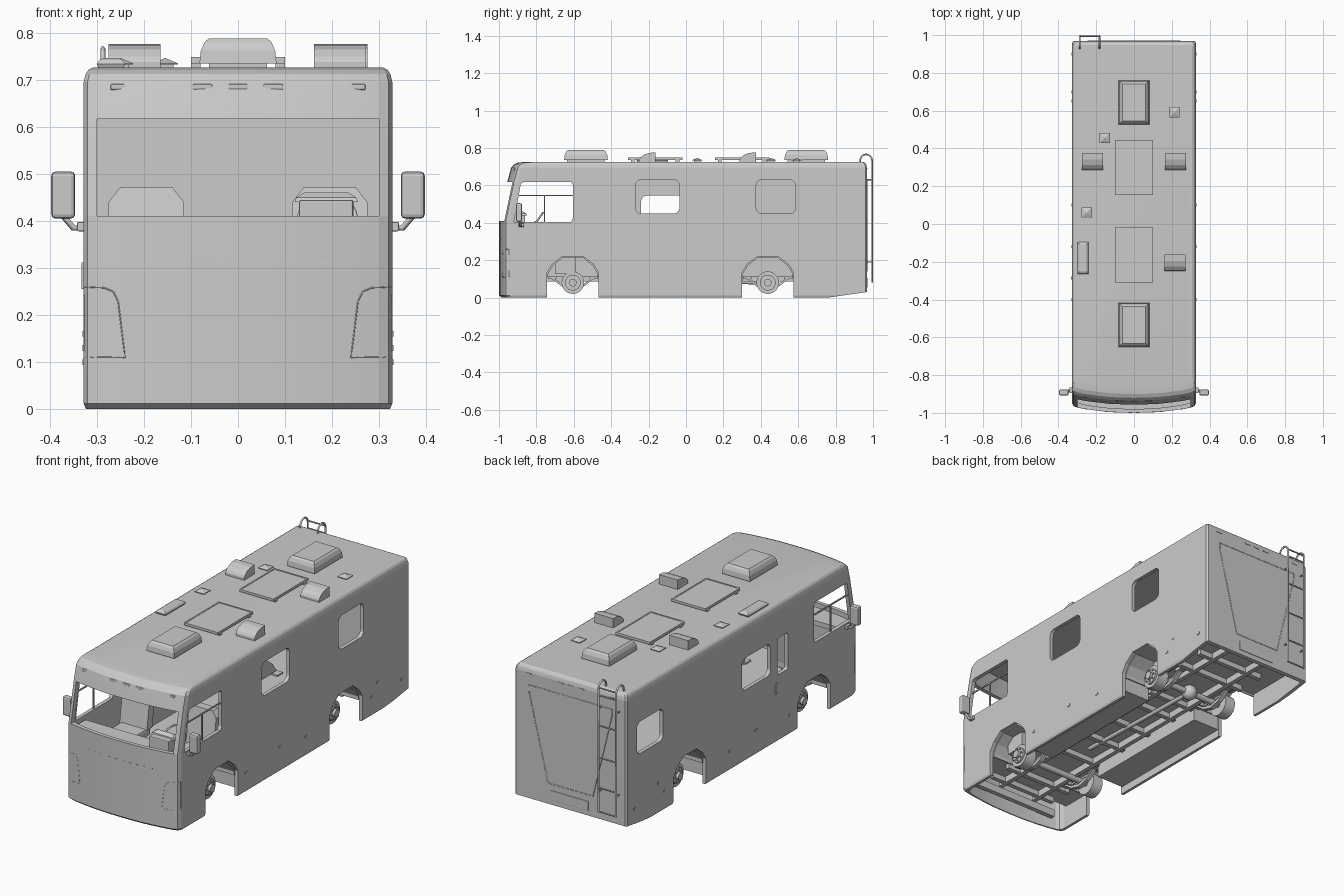
import bpy, bmesh, math
from mathutils import Matrix

if "Cube" in bpy.data.objects:
    bpy.data.objects.remove(bpy.data.objects["Cube"])

def finish(name, bm, smooth=False):
    bmesh.ops.recalc_face_normals(bm, faces=bm.faces[:])
    me = bpy.data.meshes.new(name)
    bm.to_mesh(me)
    bm.free()
    ob = bpy.data.objects.new(name, me)
    bpy.context.collection.objects.link(ob)
    if smooth:
        activate(ob)
        bpy.ops.object.shade_smooth_by_angle(angle=math.radians(30))
    return ob

def activate(ob):
    bpy.ops.object.select_all(action='DESELECT')
    ob.select_set(True)
    bpy.context.view_layer.objects.active = ob

def loft(name, rings, smooth=False):
    bm = bmesh.new()
    vs = [[bm.verts.new(p) for p in r] for r in rings]
    n = len(rings[0])
    for a, b in zip(vs, vs[1:]):
        for i in range(n):
            bm.faces.new((a[i], a[(i + 1) % n], b[(i + 1) % n], b[i]))
    bm.faces.new(vs[0])
    bm.faces.new(vs[-1])
    return finish(name, bm, smooth)

def prism(name, yz, x0, x1, smooth=False):
    return loft(name, [[(x, y, z) for y, z in yz] for x in (x0, x1)], smooth)

def stack(name, x0, x1, y0, y1, levels):
    """Rectangles stacked in z, each with an inset."""
    return loft(name, [[(x0 + i, y0 + i, z), (x1 - i, y0 + i, z), (x1 - i, y1 - i, z), (x0 + i, y1 - i, z)]
                       for z, i in levels])

def box(name, x0, x1, y0, y1, z0, z1, bevel=0):
    ob = stack(name, x0, x1, y0, y1, [(z0, 0), (z1, 0)])
    if bevel:
        m = ob.modifiers.new("bevel", 'BEVEL')
        m.width, m.segments = bevel, 2
        activate(ob)
        bpy.ops.object.modifier_apply(modifier=m.name)
    return ob

def tube(name, pts, r, closed=False):
    cu = bpy.data.curves.new(name, 'CURVE')
    cu.dimensions = '3D'
    cu.bevel_depth, cu.bevel_resolution, cu.use_fill_caps = r, 1, True
    sp = cu.splines.new('POLY')
    sp.points.add(len(pts) - 1)
    for p, q in zip(sp.points, pts):
        p.co = (*q, 1)
    sp.use_cyclic_u = closed
    ob = bpy.data.objects.new(name, cu)
    bpy.context.collection.objects.link(ob)
    activate(ob)
    bpy.ops.object.convert(target='MESH')
    return ob

def drum(name, x0, x1, y, z, r, seg=24):
    ring = [(y + r * math.cos(a * math.tau / seg), z + r * math.sin(a * math.tau / seg)) for a in range(seg)]
    return prism(name, ring, x0, x1, True)

def round_rect(y0, y1, z0, z1, r):
    return [(cy + r * math.cos(math.radians(s + k * 22.5)), cz + r * math.sin(math.radians(s + k * 22.5)))
            for cy, cz, s in ((y1 - r, z1 - r, 0), (y0 + r, z1 - r, 90), (y0 + r, z0 + r, 180), (y1 - r, z0 + r, 270))
            for k in range(5)]

def cut(ob, cutter):
    m = ob.modifiers.new("cut", 'BOOLEAN')
    m.object, m.operation, m.solver = cutter, 'DIFFERENCE', 'EXACT'
    activate(ob)
    bpy.ops.object.modifier_apply(modifier=m.name)
    bpy.data.objects.remove(cutter)

# Body shell: plan outline with a bowed front
T = [0, .2, .4, .6, .8, .92, .975, 1]
B = [0, .001, .004, .011, .02, .028, .036, .055]

def bow(x):
    t = min(abs(x) / .328, 1)
    for i in range(len(T) - 1):
        if t <= T[i + 1]:
            return B[i] + (B[i + 1] - B[i]) * (t - T[i]) / (T[i + 1] - T[i])

def outline(z, yf, inset, w=.328, yr=.968):
    w, yr, c = w - inset, yr - inset, .008
    front = [(-w * t, yf + b, z) for t, b in zip(T[:0:-1], B[:0:-1])] + [(w * t, yf + b, z) for t, b in zip(T, B)]
    return front + [(w, yr - c, z), (w - c, yr, z), (-w + c, yr, z), (-w, yr - c, z)]

body = loft("body_shell", [outline(*l) for l in (
    (0, -.985, .005), (.012, -.999, 0), (.41, -.999, 0), (.62, -.955, 0), (.695, -.935, 0), (.712, -.92, .004),
    (.721, -.90, .01), (.726, -.86, .02))])
cut(body, loft("inner_cut", [outline(z, y, 0, .308, .948) for z, y in
                             ((-.1, -.979), (.41, -.979), (.62, -.935), (.702, -.9))]))
cut(body, box("screen_cut", -.3, .3, -1.1, -.875, .41, .617))
cut(body, prism("side_glass_cut", [(-.92, .405), (-.615, .405), (-.605, .425), (-.605, .605), (-.615, .617),
                                   (-.87, .617), (-.883, .61)], -.5, .5))
for y0, y1, z0, z1, s in ((-.27, -.035, .45, .63, 1), (.375, .585, .45, .63, 1), (-.24, .0, .375, .545, -1),
                          (.66, .88, .375, .545, -1), (-.385, -.3, .35, .545, -1)):
    cut(body, prism("window_cut", round_rect(y0, y1, z0, z1, .03 if y1 - y0 > .1 else .012), *sorted((s * .2, s * .5))))
def arch(yc, base=-.1):
    return [(yc + y, z) for y, z in ((-.137, base), (-.137, .135), (-.11, .178), (-.055, .22), (.055, .22),
                                     (.11, .178), (.137, .135), (.137, base))]
for yc in (-.605, .437):
    cut(body, prism("arch_cut", arch(yc), -.5, .5))
cut(body, prism("rear_chamfer_cut", [(.76, 0), (1.1, .0486), (1.1, -.1), (.76, -.1)], -.5, .5))
activate(body)
bpy.ops.object.shade_smooth_by_angle(angle=math.radians(8))

# Floor, chassis and storage boxes between the axles
for y0, y1 in ((-.9, -.742), (-.468, .3), (.574, .945)):
    box("floor", -.306, .306, y0, y1, .12, .132)
for yc in (-.605, .437):
    box("floor_over_axle", -.19, .19, yc - .137, yc + .137, .12, .132)
for s in (-1, 1):
    box("chassis_rail", s * .11 - .012, s * .11 + .012, -.92, .9, .085, .12)
    box("storage_box", *sorted((s * .15, s * .308)), -.462, .294, .04, .12)
for y in (-.88, -.76, -.45, -.25, -.05, .15, .29, .6, .75, .88):
    w = .14 if -.46 < y < .3 else .2
    box("cross_member", -w, w, y - .012, y + .012, .09, .118)
box("front_bumper_beam", -.25, .25, -.95, -.925, .05, .09)

# Axles, springs, hubs and wheel housings
for yc in (-.605, .437):
    drum("axle", -.21, .21, yc, .08, .016)
    for s in (-1, 1):
        sx = lambda a, b: sorted((s * a, s * b))
        prism("leaf_spring", [(yc - .12, .115), (yc - .06, .075), (yc, .06), (yc + .06, .075), (yc + .12, .115),
                              (yc + .12, .105), (yc + .06, .06), (yc, .043), (yc - .06, .06), (yc - .12, .105)],
              *sx(.14, .165))
        for d in (-1, 1):
            box("spring_hanger", *sx(.135, .17), yc + d * .11 - .022, yc + d * .11 + .022, .1, .14)
        drum("brake_drum", *sx(.19, .25), yc, .08, .06, 32)
        drum("hub_flange", *sx(.25, .26), yc, .08, .042)
        drum("hub_cap", *sx(.26, .275), yc, .08, .02)
        for k in range(8):
            a = k * math.tau / 8
            drum("wheel_stud", *sx(.26, .268), yc + .032 * math.cos(a), .08 + .032 * math.sin(a), .004, 6)
        top = arch(yc, base=.11)
        prism("wheel_housing", top + [(yc + (y - yc) * .96, z - (.006 if z > .12 else 0)) for y, z in top[::-1]],
              *sx(.18, .309))
        prism("housing_back", top, *sx(.178, .184))
bm = bmesh.new()
bmesh.ops.create_uvsphere(bm, u_segments=20, v_segments=12, radius=.04, matrix=Matrix.Translation((0, .437, .08)))
finish("differential", bm, True)
tube("drive_shaft", [(0, -.35, .1), (0, .4, .08)], .012)

# Cab: dashboard, instrument hood, steering wheel, seats
dash = [x * .06 for x in range(-5, 6)]
loft("dashboard", [[(x, -.984 + bow(x), z) for x in dash] + [(.3, -.85, z), (-.3, -.85, z)] for z in (.36, .385)])
box("instrument_box", .13, .245, -.93, -.86, .37, .445, .004)
stack("instrument_hood", .12, .255, -.9, -.85, [(.44, 0), (.45, .004), (.46, .02)])
tube("steering_wheel", [(.19 + .06 * math.cos(a * math.tau / 24), -.8 + .035 * math.sin(a * math.tau / 24),
                         .405 + .048 * math.sin(a * math.tau / 24)) for a in range(24)], .005, True)
tube("steering_spoke", [(.13, -.8, .405), (.25, -.8, .405)], .004)
tube("steering_column", [(.19, -.8, .405), (.19, -.87, .36)], .008)
for x in (-.195, .195):
    loft("seat_back", [[(x + a, y + (z - .28) * .15, z) for a, z in
                        ((-.08, .28), (.08, .28), (.08, .44), (.055, .472), (-.055, .472), (-.08, .44))]
                       for y in (-.6, -.555)])
    box("seat_cushion", x - .075, x + .075, -.73, -.56, .24, .285, .01)
    box("seat_base", x - .05, x + .05, -.7, -.59, .13, .24)

# Front: headlight outlines, marker lights, side-glass dividers, mirrors
for s in (-1, 1):
    shape = [(.24, .11), (.255, .23), (.265, .25), (.285, .258), (.327, .26), (.327, .11)]
    pts = [(a[0] + (b[0] - a[0]) * k / 6, a[1] + (b[1] - a[1]) * k / 6)
           for a, b in zip(shape, shape[1:] + shape[:1]) for k in range(6)]
    tube("headlight_outline", [(s * x, -.998 + bow(x), z) for x, z in pts], .0018, True)
    box("glass_divider", *sorted((s * .315, s * .321)), -.905, -.605, .542, .549)
    box("glass_post", *sorted((s * .315, s * .321)), -.76, -.753, .405, .545)
    tube("mirror_arm", [(s * .325, -.88, .385), (s * .35, -.885, .385), (s * .375, -.89, .415)], .007)
    box("mirror_foot", *sorted((s * .325, s * .342)), -.895, -.865, .378, .398, .003)
    box("mirror_head", *sorted((s * .346, s * .397)), -.908, -.876, .405, .505, .009)
for x in (-.25, -.075, 0, .075, .25):
    y = -.934 + bow(x)
    box("marker_light", x - .021, x + .021, y - .005, y + .015, .678, .691, .003)
for k in range(10):
    x = -.18 + k * .04
    box("front_vent_slot", x - .01, x + .01, -1.0 + bow(x), -.995 + bow(x), .309, .312)
for s in (-1, 1):
    for y, z in ((-.4, .1), (-.12, .13), (.1, .1), (.65, .1), (.7, .16), (.9, .1)):
        box("side_marker", *sorted((s * .326, s * .331)), y - .008, y + .008, z - .006, z + .006)
box("door_handle", -.333, -.326, -.295, -.277, .255, .312, .002)

# Roof: air conditioners, panels, scoops, vents
for y in (-.535, .643):
    box("cooler_base", -.062, .062, y - .1, y + .1, .724, .737)
    stack("cooler", -.082, .082, y - .117, y + .117, [(.735, 0), (.762, .003), (.78, .011), (.788, .02)])
for y in (-.165, .3):
    box("roof_panel", -.094, .094, y - .139, y + .139, .738, .746)
    for s in (-1, 1):
        box("panel_side", *sorted((s * .092, s * .1)), y - .146, y + .146, .735, .748)
        box("panel_end", -.1, .1, *sorted((y + s * .138, y + s * .146)), .735, .748)
        for d in (-1, 1):
            box("panel_foot", s * .09 - .01, s * .09 + .01, y + d * .12 - .01, y + d * .12 + .01, .724, .737)
for x, y in ((-.22, .332), (.22, .332), (.217, -.205)):
    prism("roof_scoop", [(y + a, z) for a, z in ((-.045, .724), (-.045, .738), (-.038, .75), (-.02, .764), (.01, .774),
                                                 (.043, .776), (.043, .724))], x - .055, x + .055)
for x, y in ((-.155, .455), (.215, .592), (-.25, .06)):
    box("vent_neck", x - .018, x + .018, y - .018, y + .018, .724, .735)
    stack("vent_cap", x - .027, x + .027, y - .027, y + .027, [(.732, 0), (.735, 0), (.746, .026)])
stack("fridge_vent", -.3, -.24, -.265, -.095, [(.724, .004), (.734, 0), (.742, .006), (.746, .014)])

# Rear: ladder, hatch outline, plate panel, lights
for x in (-.287, -.183):
    arc = [(x, .963 + .032 * math.cos(a * math.pi / 8), .732 + .034 * math.sin(a * math.pi / 8)) for a in range(9)]
    tube("ladder_rail", [(x, .995, .08)] + arc + [(x, .931, .722)], .005)
    for z in (.19, .63):
        tube("ladder_bracket", [(x, .962, z), (x, .995, z)], .004)
for z in (.083, .21, .37, .54, .7, .74):
    tube("ladder_rung", [(-.287, .995, z), (-.183, .995, z)], .004)
tube("hatch_outline", [(-.245, .968, .63), (-.245, .968, .6), (-.132, .968, .14), (.132, .968, .14), (.245, .968, .6),
                       (.245, .968, .63)], .0025, True)
box("plate_panel", -.105, .115, .962, .971, .055, .105, .002)
for x in (-.25, -.06, 0, .06, .25):
    box("rear_marker", x - .018, x + .018, .965, .97, .687, .693)
